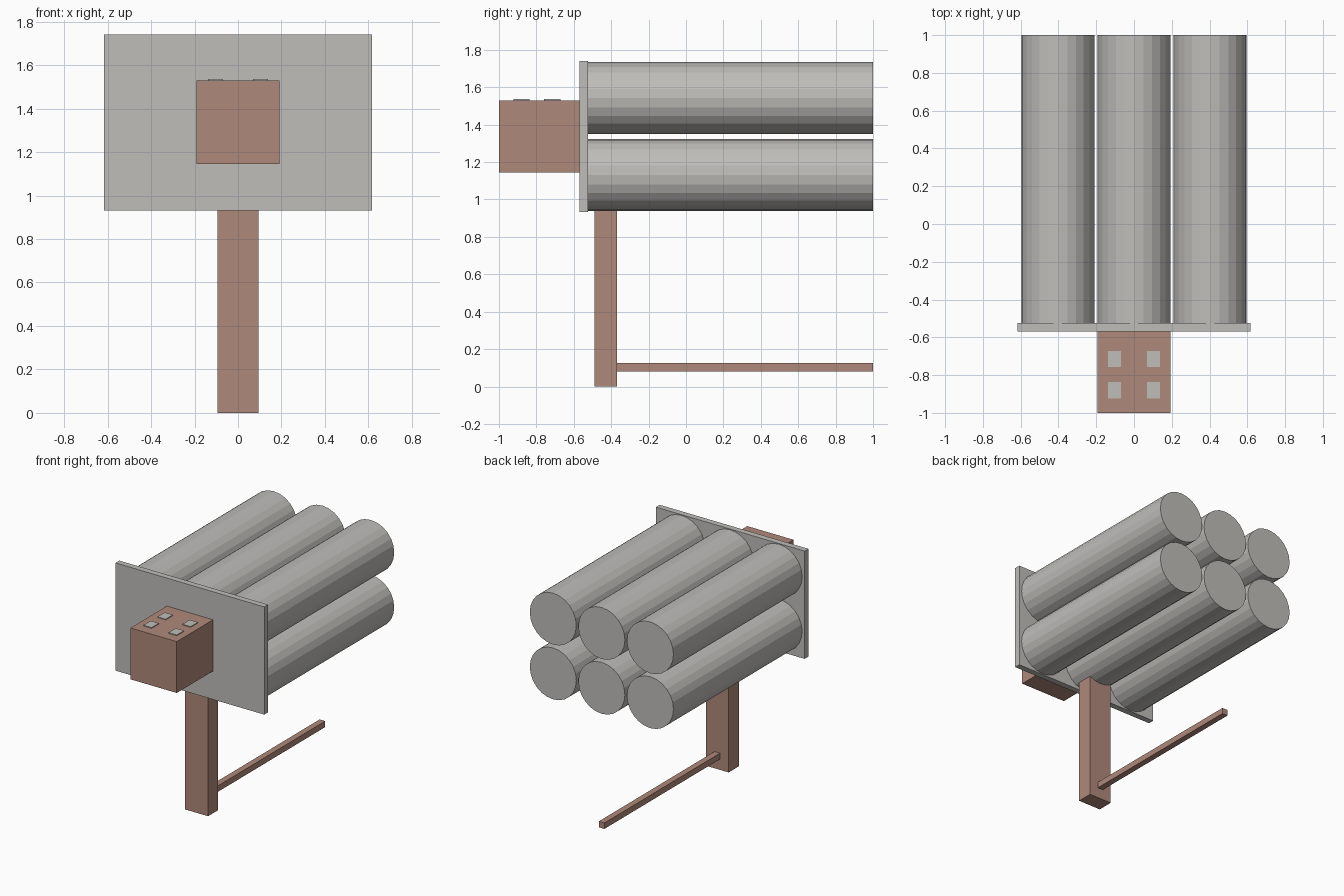
import bpy
from mathutils import Matrix
from math import radians
import bmesh

default = bpy.data.objects.get("Cube")
if default:
    bpy.data.objects.remove(default, do_unlink=True)


def make_material(name, rgb):
    mat = bpy.data.materials.new(name)
    mat.use_nodes = True
    color = (*rgb, 1.0)
    mat.diffuse_color = color
    mat.node_tree.nodes["Principled BSDF"].inputs["Base Color"].default_value = color
    return mat


grey = make_material("warm grey", (0.52, 0.51, 0.49))
brown = make_material("dusty brown", (0.43, 0.25, 0.195))


def add_object(name, bm, mat):
    mesh = bpy.data.meshes.new(name)
    bm.to_mesh(mesh)
    bm.free()
    mesh.materials.append(mat)
    obj = bpy.data.objects.new(name, mesh)
    bpy.context.collection.objects.link(obj)
    return obj


def box(name, x, y, z, mat):
    """Box from its (low, high) range on each axis."""
    ranges = (x, y, z)
    center = [(a + b) / 2 for a, b in ranges]
    size = [b - a for a, b in ranges]
    bm = bmesh.new()
    bmesh.ops.create_cube(bm, size=1, matrix=Matrix.LocRotScale(center, None, size))
    return add_object(name, bm, mat)


def tube(name, x, z, radius, y, mat):
    """Flat-sided cylinder lying along y."""
    bm = bmesh.new()
    turn = Matrix.Rotation(radians(90), 4, "X")
    place = Matrix.Translation((x, (y[0] + y[1]) / 2, z))
    bmesh.ops.create_cone(bm, cap_ends=True, segments=24, radius1=radius,
                          radius2=radius, depth=y[1] - y[0], matrix=place @ turn)
    return add_object(name, bm, mat)


# Mounting plate
box("mounting_plate", (-0.617, 0.617), (-0.57, -0.525), (0.932, 1.74), grey)

# Two rows of three tubes
for row, z in (("lower", 1.131), ("upper", 1.542)):
    for side, x in (("right", -0.403), ("middle", 0), ("left", 0.403)):
        tube(f"{row}_{side}_tube", x, z, 0.193, (-0.525, 1), grey)

# Control box with four buttons on top
box("control_box", (-0.192, 0.192), (-1, -0.57), (1.145, 1.53), brown)
for row, y in (("front", -0.88), ("back", -0.715)):
    for side, x in (("right", -0.104), ("left", 0.104)):
        box(f"{row}_{side}_button", (x - 0.034, x + 0.034),
            (y - 0.043, y + 0.043), (1.528, 1.536), grey)

# Post and the rod running back from its foot
box("post", (-0.095, 0.095), (-0.49, -0.37), (0, 1), brown)
box("foot_rod", (-0.023, 0.023), (-0.37, 1), (0.08, 0.125), brown)
